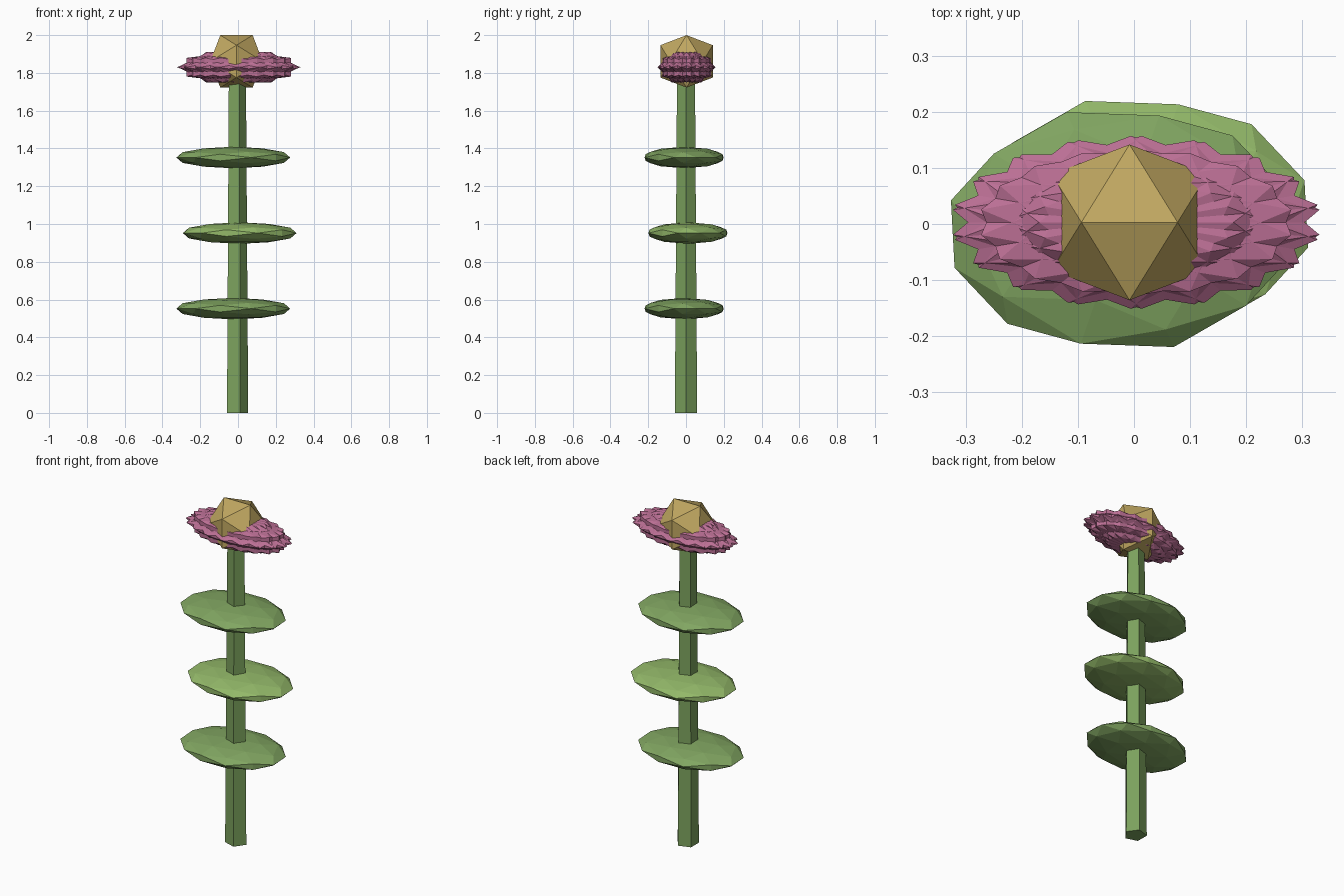
import bpy, bmesh
from math import sin, cos, tau, radians, sqrt
from mathutils import Vector, Matrix

if "Cube" in bpy.data.objects:
    bpy.data.objects.remove(bpy.data.objects["Cube"])

CX, CY = -0.008, 0.003   # stem axis


def material(name, rgb):
    m = bpy.data.materials.new(name)
    m.diffuse_color = (*rgb, 1)
    m.use_nodes = True
    m.node_tree.nodes["Principled BSDF"].inputs["Base Color"].default_value = m.diffuse_color
    return m


stem_green = material("stem green", (0.20, 0.36, 0.11))
leaf_green = material("leaf green", (0.22, 0.38, 0.12))
bright_green = material("bright leaf green", (0.29, 0.48, 0.14))
pink = material("petal pink", (0.50, 0.16, 0.30))
gold = material("centre gold", (0.53, 0.39, 0.12))


def finish(name, bm, mat):
    bmesh.ops.recalc_face_normals(bm, faces=bm.faces[:])
    me = bpy.data.meshes.new(name)
    bm.to_mesh(me)
    bm.free()
    me.materials.append(mat)
    ob = bpy.data.objects.new(name, me)
    bpy.context.collection.objects.link(ob)
    return ob


def ball(name, detail, centre, size, angle, mat):
    """Edge-up icosahedron (optionally subdivided once), turned, then squashed."""
    t = (1 + sqrt(5)) / 2
    pts = []
    for a in (-1, 1):
        for b in (-t, t):
            pts += [Vector((a, 0, b)), Vector((0, b, a)), Vector((b, a, 0))]
    if detail:
        pts += [(p + q) / 2 for i, p in enumerate(pts) for q in pts[:i]
                if (p - q).length < 2.1]
    bm = bmesh.new()
    for p in pts:
        bm.verts.new(p.normalized())
    bmesh.ops.convex_hull(bm, input=bm.verts[:])
    bm.transform(Matrix.Translation(centre) @ Matrix.Diagonal((*size, 1))
                 @ Matrix.Rotation(angle, 4, 'Z'))
    return finish(name, bm, mat)


# Five-sided tapered stem
bm = bmesh.new()
rings = [[bm.verts.new((CX + r * cos(tau * i / 5), CY - 0.003 + r * sin(tau * i / 5), z))
          for i in range(5)] for z, r in ((0, 0.062), (1.8, 0.05))]
for i in range(5):
    j = (i + 1) % 5
    bm.faces.new((rings[0][i], rings[0][j], rings[1][j], rings[1][i]))
bm.faces.new(rings[0])
bm.faces.new(rings[1])
finish("stem", bm, stem_green)

# Three leaves, alternating sides
for i, z in enumerate((0.552, 0.952, 1.352)):
    s = 1 if i == 1 else -1
    ball(f"leaf_{i + 1}", 1, (CX + s * 0.017, CY - 0.003 + s * 0.010, z),
         (0.31, 0.22, 0.057), radians(18), bright_green if i == 1 else leaf_green)

# Overlapping spiky petals
for k in range(9):
    ball(f"petal_{k + 1}", 0, (0.004, CY, 1.83), (0.33, 0.154, 0.094), tau * k / 9, pink)

# Flower centre
ball("flower_centre", 0, (CX, CY, 1.861), (0.163,) * 3, 0, gold)
